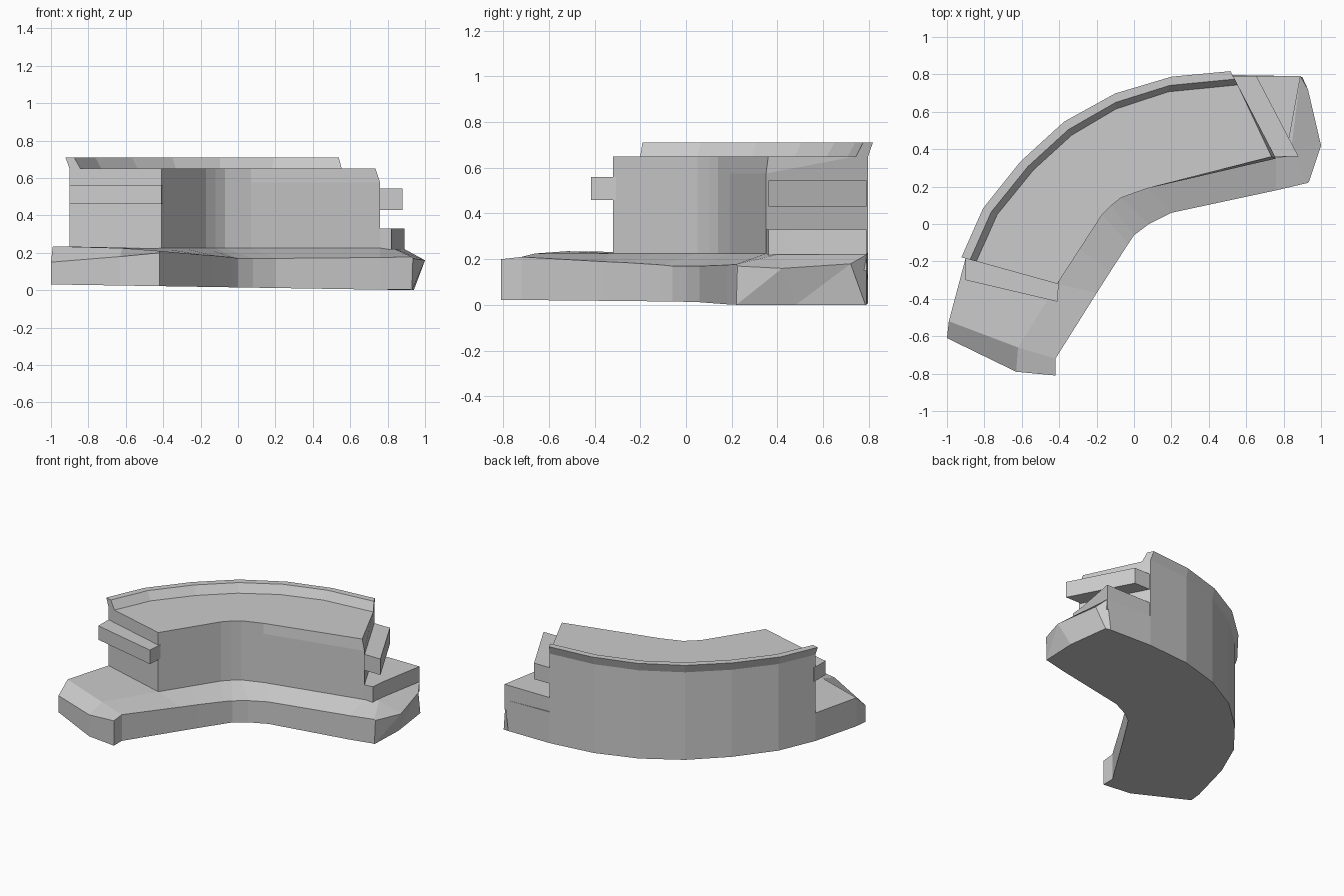
import bpy, bmesh
from mathutils import Vector as V

if "Cube" in bpy.data.objects:
    bpy.data.objects.remove(bpy.data.objects["Cube"])


def loft(name, sections):
    """Skin closed cross-sections in order and cap both ends."""
    bm = bmesh.new()
    rings = [[bm.verts.new(p) for p in s] for s in sections]
    n = len(rings[0])
    for a, b in zip(rings, rings[1:]):
        for i in range(n):
            j = (i + 1) % n
            bm.faces.new((a[i], a[j], b[j], b[i]))
    bm.faces.new(rings[0])
    bm.faces.new(rings[-1])
    bmesh.ops.recalc_face_normals(bm, faces=bm.faces)
    bmesh.ops.triangulate(bm, faces=[f for f in bm.faces if len(f.verts) > 4])
    mesh = bpy.data.meshes.new(name)
    bm.to_mesh(mesh)
    bm.free()
    obj = bpy.data.objects.new(name, mesh)
    bpy.context.collection.objects.link(obj)
    return obj


def prism(name, outline, z0, z1):
    return loft(name, [[(x, y, z) for x, y in outline] for z in (z0, z1)])


def inset(a, b, d, z):
    """Point moved from a towards b by d, at height z."""
    p = V(a) + (V(b) - V(a)).normalized() * d
    return (p.x, p.y, z)


# Plan of the bend: outer edge, foot of wall, inner edge of base
bend = [
    ((-.915, -.18), (-.41, -.32), (-.20, -.37)),
    ((-.80, .08), (-.29, -.135), (-.13, -.26)),
    ((-.60, .33), (-.17, .05), (-.03, -.105)),
    ((-.37, .54), (-.12, .10), (0, -.06)),
    ((-.10, .69), (-.07, .14), (.08, 0)),
    ((.20, .78), (.07, .19), (.20, .06)),
    ((.52, .81), (.76, .35), (.76, .18)),
]


def base_section(o, m, i, zo, zm, zi):
    return [(*o, zo), (*m, zm), (*i, zi)] + [
        (x, y, .015 - .016 * x) for x, y in (i, m, o)]


# Base plinth with sloped ends
base = [
    base_section((-1, -.61), (-.63, -.79), (-.42, -.81), .15, .18, .20),
    base_section((-.99, -.52), (-.62, -.66), (-.42, -.72), .235, .225, .21),
]
for k, (o, m, i) in enumerate(bend):
    o = inset(o, m, .015, 0)[:2]
    base.append(base_section(o, m, i, .23, .225, (.19, .185, .175, .17, .17, .17, .175)[k]))
base.append([(.89, .79, .22), (.84, .40, .22), (.93, .22, .178),
             (.92, .218, .003), (.85, .45, .002), (.86, .79, .002)])
base.append([(.93, .72, .18), (1, .42, .16), (.935, .225, .17),
             (.93, .22, 0), (.94, .48, 0), (.90, .785, 0)])
loft("base_plinth", base)

# Upright wall with a raised, slightly overhanging outer rim
wall = []
for k, (o, m, i) in enumerate(bend):
    last = k == len(bend) - 1
    top = (m[0] - .025, m[1] + .01) if last else m
    wall.append([
        inset(o, m, .015, .12), (*m, .12), (*m, .575), (*top, .65),
        inset(o, m, .075, .65), inset(o, m, .04, .71),
        inset(o, m, -.008, .71), inset(o, m, .015, .65)])
loft("curved_wall", wall)

# Joint tongues at both ends of the wall
prism("left_tongue", [(-.90, -.17), (-.40, -.29), (-.41, -.415), (-.90, -.30)], .46, .56)
prism("right_tongue", [(.51, .79), (.73, .36), (.88, .36), (.655, .79)], .43, .545)

# Low step under the right tongue
prism("right_step", [(.51, .79), (.74, .35), (.82, .36), (.83, .46), (.89, .79)], .15, .33)
